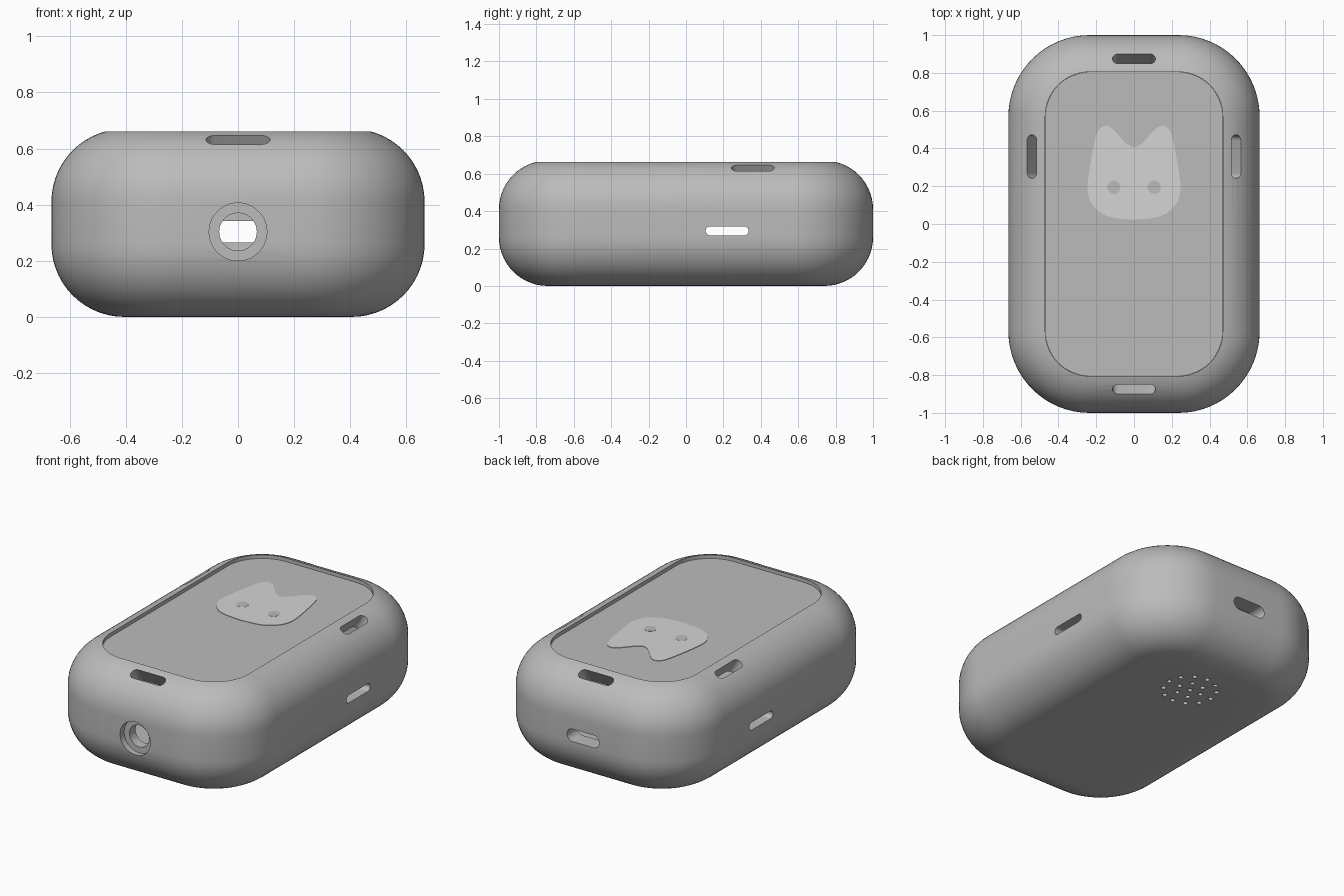
import bpy
import bmesh
from math import sin, cos, pi, radians
from mathutils import Matrix, Vector

cube = bpy.data.objects.get("Cube")
if cube:
    bpy.data.objects.remove(cube, do_unlink=True)

HX, HY, CORNER = 0.665, 1.0, 0.43      # plan half sizes and corner radius
EDGE, Z_LOW, Z_HIGH = 0.26, 0.26, 0.41  # edge rounding and its centre heights
WALL = 0.10


def material(name, value):
    mat = bpy.data.materials.new(name)
    mat.use_nodes = True
    color = (value, value, value, 1)
    mat.diffuse_color = color
    mat.node_tree.nodes["Principled BSDF"].inputs["Base Color"].default_value = color
    return mat


grey = material("mid grey", 0.5)
pale = material("pale grey", 0.66)


def make_object(name, bm, mat=None):
    bmesh.ops.recalc_face_normals(bm, faces=bm.faces)
    mesh = bpy.data.meshes.new(name)
    bm.to_mesh(mesh)
    bm.free()
    obj = bpy.data.objects.new(name, mesh)
    bpy.context.collection.objects.link(obj)
    if mat:
        mesh.materials.append(mat)
    return obj


def rounded_rect(hx, hy, r, steps=16):
    """Outline of a rectangle with round corners."""
    points = []
    for q, (sx, sy) in enumerate([(1, 1), (-1, 1), (-1, -1), (1, -1)]):
        for i in range(steps + 1):
            a = (q + i / steps) * pi / 2
            points.append((sx * (hx - r) + r * cos(a), sy * (hy - r) + r * sin(a)))
    return points


def loft(bm, levels):
    """Stack inset copies of the plan outline given as (inset, z)."""
    rings = [[bm.verts.new((x, y, z)) for x, y in
              rounded_rect(HX - d, HY - d, CORNER - d)] for d, z in levels]
    n = len(rings[0])
    for low, high in zip(rings, rings[1:]):
        for i in range(n):
            j = (i + 1) % n
            bm.faces.new((low[i], low[j], high[j], high[i]))
    bm.faces.new(rings[0][::-1])
    bm.faces.new(rings[-1])


def pebble(name, inset, mat=None, steps=14):
    """Rounded box, shrunk evenly by inset."""
    r = EDGE - inset
    arc = [i / steps * pi / 2 for i in range(steps + 1)]
    levels = [(EDGE - r * sin(a), Z_LOW - r * cos(a)) for a in arc]
    levels += [(EDGE - r * cos(a), Z_HIGH + r * sin(a)) for a in arc]
    bm = bmesh.new()
    loft(bm, levels)
    return make_object(name, bm, mat)


def prism(bm, outline, depth, matrix):
    """Extrude an outline along its local z, centred on the matrix."""
    low = [bm.verts.new(matrix @ Vector((x, y, -depth / 2))) for x, y in outline]
    high = [bm.verts.new(matrix @ Vector((x, y, depth / 2))) for x, y in outline]
    n = len(low)
    for i in range(n):
        j = (i + 1) % n
        bm.faces.new((low[i], low[j], high[j], high[i]))
    bm.faces.new(low[::-1])
    bm.faces.new(high)


def circle(r, n=40):
    return [(r * cos(2 * pi * i / n), r * sin(2 * pi * i / n)) for i in range(n)]


def slot(length, width):
    # a hair under half the width keeps the outline free of doubled points
    return rounded_rect(length / 2, width / 2, width * 0.499, 8)


def cut(target, cutter):
    mod = target.modifiers.new("cut", "BOOLEAN")
    mod.operation, mod.solver, mod.object = "DIFFERENCE", "EXACT", cutter
    cutter.hide_render = True
    graph = bpy.context.evaluated_depsgraph_get()
    mesh = bpy.data.meshes.new_from_object(target.evaluated_get(graph))
    target.modifiers.clear()
    target.data = mesh
    bpy.data.objects.remove(cutter, do_unlink=True)


def smooth(obj):
    bpy.ops.object.select_all(action="DESELECT")
    obj.select_set(True)
    bpy.context.view_layer.objects.active = obj
    bpy.ops.object.shade_smooth_by_angle(angle=radians(30))


move = Matrix.Translation
upright = Matrix.Rotation(pi / 2, 4, "X")

# Hollow case
case = pebble("case", 0, grey)
cut(case, pebble("cavity", WALL))

# Recess for the top panel
bm = bmesh.new()
loft(bm, [(0.195, 0.615), (0.195, 0.8)])
cut(case, make_object("recess", bm))

# Wide mouth of the front port
bm = bmesh.new()
prism(bm, circle(0.103), 0.3, move((0, -1.11, 0.303)) @ upright)
cut(case, make_object("port_mouth", bm))

# Openings: front port, back slot, side slots, rim slots and speaker holes
bm = bmesh.new()
prism(bm, circle(0.067), 0.4, move((0, -1, 0.303)) @ upright)
prism(bm, slot(0.22, 0.077), 0.4, move((0, 1, 0.304)) @ upright)
tilt = radians(31.5)
for side in (1, -1):
    turn = Matrix.Rotation(side * pi / 2, 4, "Z")
    prism(bm, slot(0.23, 0.048), 0.4, move((side * HX, 0.22, 0.294)) @ turn @ upright)
    # rim slots follow the slope of the rounded edge
    lean_y = Matrix.Rotation(-side * tilt, 4, "X")
    prism(bm, slot(0.228, 0.06), 0.26, move((0, side * 0.875, 0.632)) @ lean_y)
    lean_x = Matrix.Rotation(side * tilt, 4, "Y")
    quarter = Matrix.Rotation(pi / 2, 4, "Z")
    prism(bm, slot(0.23, 0.06), 0.26, move((side * 0.542, 0.357, 0.632)) @ lean_x @ quarter)
for count, ring in ((1, 0), (6, 0.075), (12, 0.15)):
    for i in range(count):
        a = 2 * pi * i / count
        spot = (ring * cos(a), 0.485 + ring * sin(a), 0)
        prism(bm, circle(0.014, 16), 0.3, move(spot))
cut(case, make_object("openings", bm))
smooth(case)

# Top panel
bm = bmesh.new()
loft(bm, [(0.196, 0.60), (0.196, 0.64)])
smooth(make_object("top_panel", bm, grey))


# Cat face inlay: half outline from chin to brow, smoothed and mirrored
def spline(points, steps=5):
    pts = [Vector(p) for p in points]
    pts = [pts[0] * 2 - pts[1]] + pts + [pts[-1] * 2 - pts[-2]]
    out = []
    for a, b, c, d in zip(pts, pts[1:], pts[2:], pts[3:]):
        for i in range(steps):
            t = i / steps
            out.append(0.5 * (2 * b + (c - a) * t + (2 * a - 5 * b + 4 * c - d) * t ** 2
                              + (3 * b - a - 3 * c + d) * t ** 3))
    return out + [pts[-2]]


half = spline([(0, 0.022), (0.13, 0.038), (0.21, 0.09), (0.245, 0.17), (0.235, 0.29),
               (0.205, 0.45), (0.185, 0.5), (0.15, 0.52), (0.11, 0.5), (0.045, 0.43), (0, 0.403)])
outline = [(p.x, p.y) for p in half]
outline += [(-x, y) for x, y in outline[-2:0:-1]]
bm = bmesh.new()
prism(bm, outline, 0.004, move((0, 0, 0.641)))
make_object("cat_face_inlay", bm, pale)

bm = bmesh.new()
for side in (1, -1):
    prism(bm, circle(0.035), 0.006, move((side * 0.107, 0.195, 0.641)))
make_object("cat_eyes", bm, grey)
